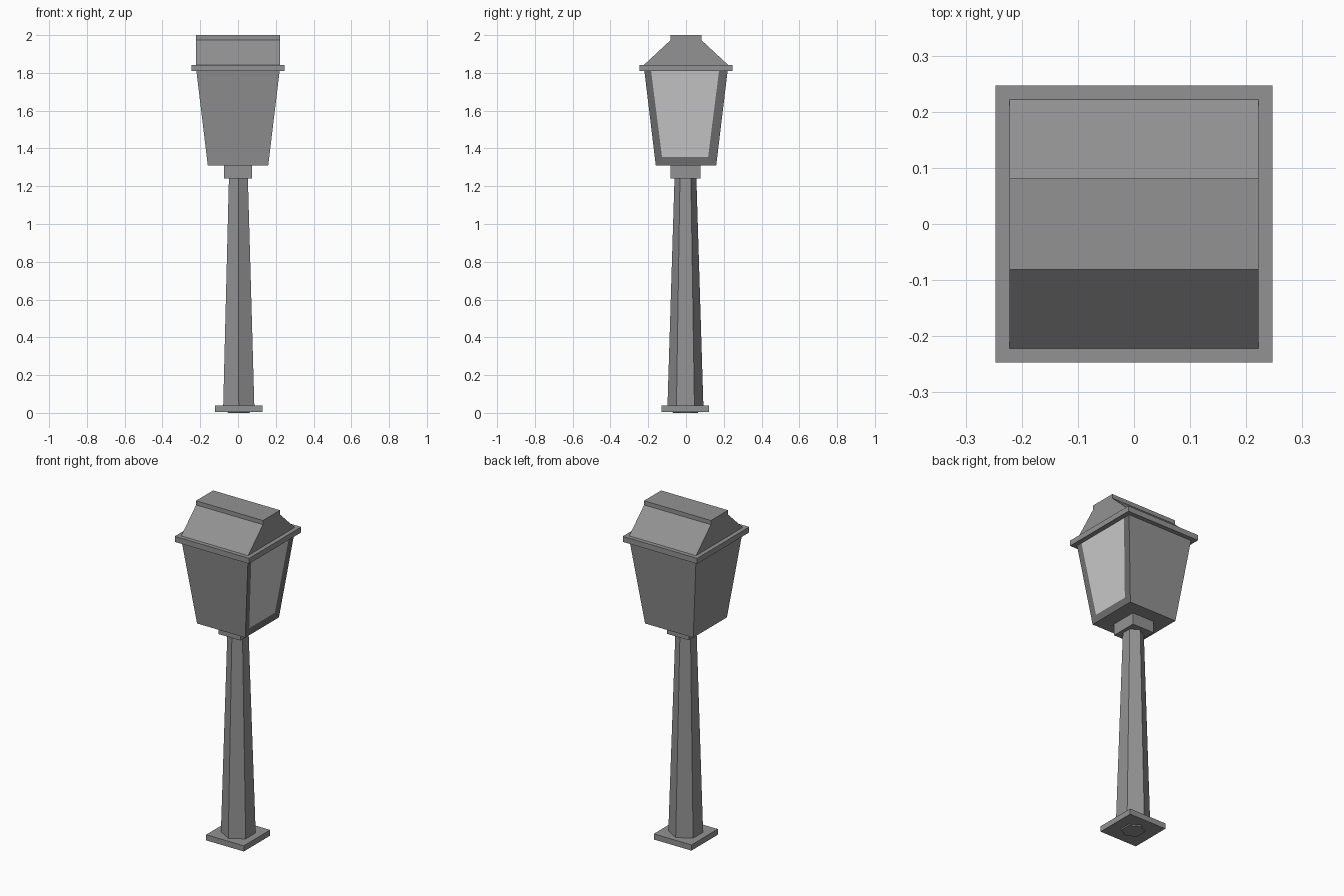
import bpy, bmesh, math

if "Cube" in bpy.data.objects:
    bpy.data.objects.remove(bpy.data.objects["Cube"])


def grey(name, v):
    m = bpy.data.materials.new(name)
    m.diffuse_color = (v, v, v, 1)
    m.use_nodes = True
    m.node_tree.nodes["Principled BSDF"].inputs["Base Color"].default_value = m.diffuse_color
    return m


iron = grey("iron", 0.29)
frame = grey("dark_frame", 0.16)
glass = grey("glass", 0.8)


def link(name, bm, mats=(iron,)):
    bmesh.ops.recalc_face_normals(bm, faces=bm.faces)
    me = bpy.data.meshes.new(name)
    bm.to_mesh(me)
    bm.free()
    for m in mats:
        me.materials.append(m)
    ob = bpy.data.objects.new(name, me)
    bpy.context.collection.objects.link(ob)
    return ob


def loft(rings):
    """Closed solid through rings of equal point count."""
    bm = bmesh.new()
    loops = [[bm.verts.new(p) for p in r] for r in rings]
    n = len(loops[0])
    for a, b in zip(loops, loops[1:]):
        for i in range(n):
            j = (i + 1) % n
            bm.faces.new((a[i], a[j], b[j], b[i]))
    bm.faces.new(loops[0][::-1])
    bm.faces.new(loops[-1])
    bm.normal_update()
    return bm


def rect(hx, hy, z, cx=0, cy=0):
    return [(cx + sx * hx, cy + sy * hy, z)
            for sx, sy in ((-1, -1), (1, -1), (1, 1), (-1, 1))]


def hexagon(r, z, cx=0, cy=0):
    return [(cx + r * math.cos(a), cy + r * math.sin(a), z)
            for a in (math.radians(30 + 60 * i) for i in range(6))]


# square foot and six-sided tapered post
link("base_plate", loft([rect(0.125, 0.125, 0.006, 0.004, -0.004),
                         rect(0.125, 0.125, 0.04, 0.004, -0.004)]))
link("post", loft([hexagon(0.065, 0, 0.004, -0.003),
                   hexagon(0.095, 0.04, 0.004, -0.003),
                   hexagon(0.058, 1.24, 0.002, -0.003)]))

# collar under the lantern
link("collar", loft([rect(0.073, 0.08, 1.24, 0, -0.002),
                     rect(0.073, 0.08, 1.312, 0, -0.002)]))

# flared lantern body with one glass panel framed on the right side
bm = loft([rect(0.16, 0.16, 1.31), rect(0.222, 0.222, 1.825)])
side = max(bm.faces, key=lambda f: f.normal.x)
border = bmesh.ops.inset_individual(bm, faces=[side], thickness=0.03)["faces"]
for f in border:
    f.material_index = 1
side.material_index = 2
for v in side.verts:
    top = v.co.z > 1.55
    z = 1.82 if top else 1.355
    y = 0.181 if top else 0.122
    v.co = (0.16 + 0.062 * (z - 1.31) / 0.515 - 0.002,
            math.copysign(y, v.co.y) - 0.005, z)
link("lantern_body", bm, (iron, frame, glass))

# overhanging rim, gabled roof and ridge cap
link("lantern_rim", loft([rect(0.247, 0.247, 1.81), rect(0.247, 0.247, 1.843)]))
link("roof", loft([rect(0.222, 0.222, 1.843), rect(0.222, 0.08, 1.975)]))
link("ridge_cap", loft([rect(0.222, 0.081, 1.975), rect(0.222, 0.081, 2.0)]))
